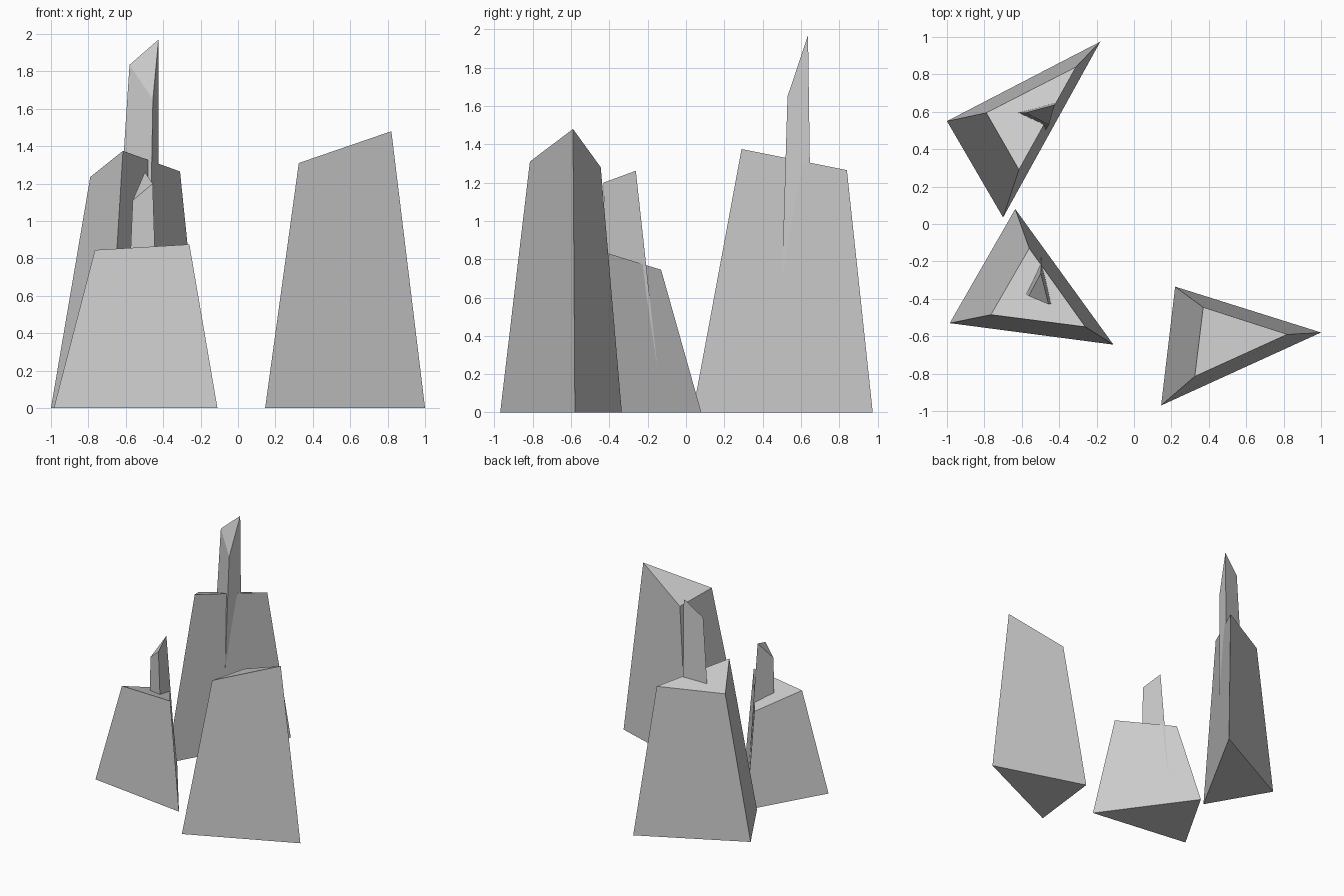
import bpy
import bmesh


def shard(name, base, top, base_z=0.0):
    """Three-sided tapering prism with a slanted cap."""
    bm = bmesh.new()
    lower = [bm.verts.new((x, y, base_z)) for x, y in base]
    upper = [bm.verts.new(p) for p in top]
    bm.faces.new(lower)
    bm.faces.new(upper)
    for i in range(3):
        j = (i + 1) % 3
        bm.faces.new((lower[i], lower[j], upper[j], upper[i]))
    bmesh.ops.recalc_face_normals(bm, faces=bm.faces)
    mesh = bpy.data.meshes.new(name)
    bm.to_mesh(mesh)
    bm.free()
    obj = bpy.data.objects.new(name, mesh)
    bpy.context.collection.objects.link(obj)
    return obj


# Three large crystals
shard("back_crystal",
      [(-1.0, 0.55), (-0.70, 0.035), (-0.18, 0.975)],
      [(-0.79, 0.595, 1.235), (-0.615, 0.29, 1.375), (-0.31, 0.84, 1.265)])
shard("left_crystal",
      [(-0.985, -0.53), (-0.11, -0.645), (-0.635, 0.08)],
      [(-0.765, -0.485, 0.845), (-0.26, -0.55, 0.875), (-0.56, -0.13, 0.745)])
shard("right_crystal",
      [(0.145, -0.97), (1.0, -0.58), (0.22, -0.335)],
      [(0.325, -0.815, 1.31), (0.82, -0.59, 1.48), (0.37, -0.445, 1.28)])

# Thin spires growing through the two left crystals, rooted just above the ground
shard("back_spire",
      [(-0.70, 0.595), (-0.485, 0.48), (-0.425, 0.665)],
      [(-0.58, 0.595, 1.835), (-0.455, 0.53, 1.65), (-0.425, 0.637, 1.97)], 0.01)
shard("left_spire",
      [(-0.61, -0.35), (-0.417, -0.42), (-0.492, -0.125)],
      [(-0.563, -0.385, 1.11), (-0.456, -0.43, 1.20), (-0.498, -0.262, 1.262)], 0.01)
